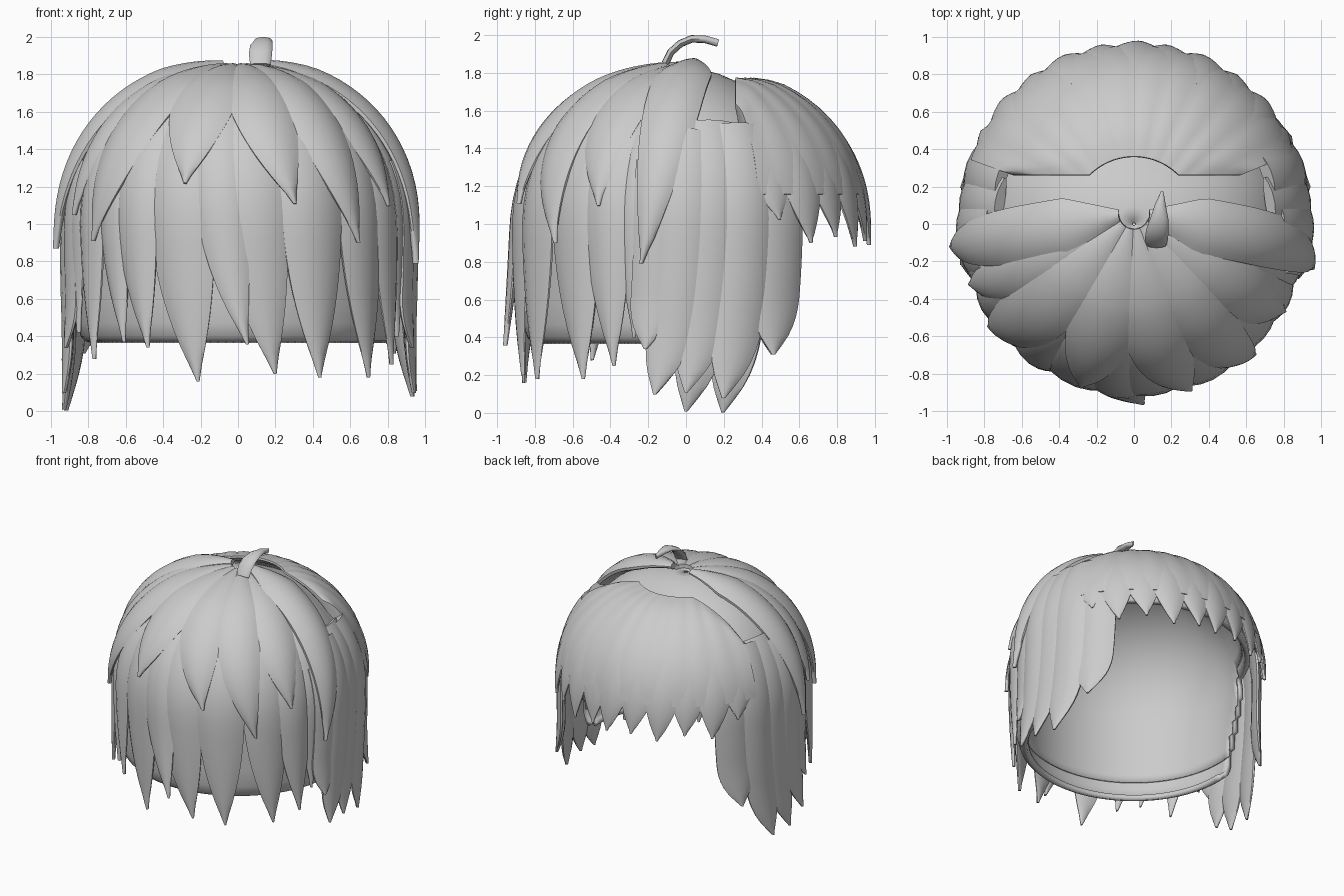
import bpy, bmesh, math
from mathutils import Vector

if "Cube" in bpy.data.objects:
    bpy.data.objects.remove(bpy.data.objects["Cube"])

R, H, ZC, E = 0.95, 0.92, 0.95, 2 / 2.2   # dome radius, height, equator, roundness

mat = bpy.data.materials.new("hair_grey")
mat.diffuse_color = (0.6, 0.6, 0.6, 1)
mat.use_nodes = True
mat.node_tree.nodes["Principled BSDF"].inputs["Base Color"].default_value = mat.diffuse_color


def finish(name, bm, angle=50):
    bmesh.ops.remove_doubles(bm, verts=bm.verts, dist=0.0005)
    bmesh.ops.recalc_face_normals(bm, faces=bm.faces)
    me = bpy.data.meshes.new(name)
    bm.to_mesh(me)
    bm.free()
    ob = bpy.data.objects.new(name, me)
    bpy.context.collection.objects.link(ob)
    me.materials.append(mat)
    bpy.ops.object.select_all(action='DESELECT')
    ob.select_set(True)
    bpy.context.view_layer.objects.active = ob
    bpy.ops.object.shade_smooth_by_angle(angle=math.radians(angle))
    return ob


def dome(th):
    """Radius and height on the head profile; beyond 90 degrees it drops straight."""
    if th <= 90:
        a = math.radians(th)
        return R * math.sin(a) ** E, ZC + H * max(math.cos(a), 0) ** E
    return R - 0.03 * ((th - 90) / 60) ** 2, ZC - (th - 90) / 60


def theta_r(r):
    return math.degrees(math.asin(min(1, r / R) ** (1 / E)))


def theta_z(z):
    if z < ZC:
        return 90 + (ZC - z) * 60
    return math.degrees(math.acos(min(1, (z - ZC) / H) ** (1 / E)))


def place(az, th, off, k=1.0, crown=0.06):
    """Point at azimuth az (0 = -y, 90 = +x), offset along the profile normal."""
    r, z = dome(th)
    r0, z0 = dome(max(th - 1, 0.01))
    r1, z1 = dome(th + 1)
    t = Vector((r1 - r0, z1 - z0)).normalized()
    shift = crown * (1 - r / R)
    r, z = r * k - t.y * off, (ZC + (z - ZC) * k if z > ZC else z) + t.x * off
    a = math.radians(az)
    return Vector((r * math.sin(a), shift - r * math.cos(a), z))


def skin(bm, rings):
    vs = [[bm.verts.new(p) for p in ring] for ring in rings]
    n = len(vs[0])
    for a, b in zip(vs, vs[1:]):
        for i in range(n):
            bm.faces.new((a[i], a[(i + 1) % n], b[(i + 1) % n], b[i]))
    bm.faces.new(vs[0])
    bm.faces.new(vs[-1])


def lock(bm, az, drift, th0, ztip, w, k, bulge=0.035, thick=0.03, taper=0.5, flare=0.0,
         full=0.6, crown=0.06, power=2.2):
    """A pointed lens-section strand hugging the dome from th0 down to ztip."""
    th1, n, rings = theta_z(ztip), 24, []
    for i in range(n + 1):
        t = i / n
        th = th0 + (th1 - th0) * t
        r = max(dome(th)[0], 0.03)
        u = max(0, (t - taper) / (1 - taper))
        hw = max(w * min(1, r / full) * (1 - u ** power), 0.008)
        s = 0.3 + 0.7 * hw / w
        base = flare * u * u
        a0 = az + drift * t ** 3
        qs = [-1, -0.75, -0.4, 0, 0.4, 0.75, 1]
        side = lambda q: a0 + math.degrees(q * hw / r)
        ring = [place(side(q), th, base + bulge * s * (1 - q * q), k, crown) for q in qs]
        ring += [place(side(q), th, base - thick * s * (1.2 - q * q * 0.8), k, crown) for q in qs[::-1]]
        rings.append(ring)
    skin(bm, rings)


def cap_shell(name, zs, insets, scale, thick):
    """Head-hugging shell with the face area left open."""
    bm = bmesh.new()
    ths = [theta_z(z) for z in zs] + [85 - 5 * i for i in range(17)] + [0.3]
    cols, grid = 120, []
    for j, th in enumerate(ths):
        row = []
        for c in range(cols):
            p = place(c * 360 / cols, th, 0, 0.95, 0)
            f = scale - (insets[j] if j < len(insets) else 0)
            p.x *= f
            p.y *= f
            dip = min(max(p.y / 0.3, 0), 1)
            if p.z > ZC:
                p.z = ZC + (p.z - ZC) * (1 - 0.06 * dip * dip) * (1 - 0.96 + scale)
            row.append(bm.verts.new(p))
        grid.append(row)
    for a, b in zip(grid, grid[1:]):
        for c in range(cols):
            d = (c + 1) % cols
            q = (a[c], a[d], b[d], b[c])
            mid = sum((v.co for v in q), Vector()) / 4
            if mid.z > 1.15 or mid.y < 0.06 + 0.3 * (mid.z - 0.37):
                bm.faces.new(q)
    bmesh.ops.delete(bm, geom=[v for v in bm.verts if not v.link_faces], context='VERTS')
    ob = finish(name, bm)
    sol = ob.modifiers.new("thickness", 'SOLIDIFY')
    sol.thickness = thick
    sol.offset = -1


# Scalp cap with a rounded lower rim, and its shorter inner lining
cap_shell("scalp_cap", [0.365, 0.375, 0.40, 0.47] + [0.6 + 0.12 * i for i in range(4)],
          [0.08, 0.045, 0.02], 0.96, 0.04)
cap_shell("cap_lining", [0.53, 0.6, 0.7, 0.8, 0.9], [], 0.915, 0.012)

# Long rear locks: azimuth, drift, tip height, half width, flare
bm = bmesh.new()
for i, (az, dr, z, w, fl) in enumerate([
        (-75, 3, 0.42, 0.13, 0.01), (-63, 6, 0.28, 0.14, 0.03), (-51, 8, 0.37, 0.13, 0.01),
        (-40, 8, 0.34, 0.15, 0.02), (-22, 8, 0.16, 0.2, 0.01), (-9, 12, 0.36, 0.15, 0.07),
        (3, 10, 0.2, 0.2, 0.01), (26, 3, 0.18, 0.19, 0.02), (47, 5, 0.18, 0.18, 0.01),
        (61, 4, 0.25, 0.15, 0.02), (74, -2, 0.4, 0.13, 0.01)]):
    lock(bm, az, dr, 5, z, w, 0.938 + 0.008 * (i % 2), flare=fl, taper=0.55)
finish("rear_locks", bm)

# Short upper layer falling from the crown
bm = bmesh.new()
for az, dr, z, w, k in [(-17, -1, 1.22, 0.19, 0.975), (10, 9, 1.11, 0.18, 0.975), (33, 10, 0.9, 0.17, 0.975),
                        (-46, -9, 0.91, 0.19, 0.975), (-66, -4, 1.05, 0.15, 0.965), (56, 4, 1.1, 0.17, 0.965)]:
    lock(bm, az, dr, 4, z, w, k, taper=0.45, full=0.5, thick=0.04, flare=0.02)
finish("upper_locks", bm)

# Broad swept locks along the parting
bm = bmesh.new()
lock(bm, 83, -7, 4, 0.79, 0.155, 0.992, 0.04, 0.05, 0.35, 0.04, 0.4)
lock(bm, -83, 0, 4, 0.87, 0.155, 0.988, 0.04, 0.05, 0.35, 0.045, 0.4)
finish("parting_locks", bm)

# Side locks in front of the ears
bm = bmesh.new()
for sx in (1, -1):
    for i, (az, z, w, top, dr) in enumerate([(80, 0.34, 0.12, 1.35, -3), (89, 0.10, 0.13, 1.5, -9),
                                             (99, 0.11, 0.14, 1.55, -9), (111, 0.08, 0.14, 1.53, -9),
                                             (123, 0.31, 0.15, 1.48, -4)]):
        drop = 0.1 if sx < 0 and i in (2, 3) else 0
        lock(bm, sx * az, sx * dr, theta_z(top), max(z - drop, 0.005), w,
             0.972 + 0.01 * (i % 2) + 0.006 * sx,
             taper=0.7, flare=0.04, thick=0.035, bulge=0.025, crown=0, power=2.6)
finish("side_locks", bm)


def settle(bm):
    """Lower and push the fringe forward from the round dome."""
    for v in bm.verts:
        v.co.y += 0.025
        if v.co.z > ZC:
            v.co.z = ZC + (v.co.z - ZC) * 0.95


# Fringe cover: smooth shell whose rear rim runs straight across the head
def fringe_start(az):
    return theta_r(max(0.24 / max(abs(math.cos(math.radians(az))), 0.1), 0.34))


bm = bmesh.new()
rings = []
for c in range(56):
    az = 112.5 + c * 2.5
    th0 = fringe_start(az)
    th1 = max(theta_z(1.17), th0 + 4)
    ring, under = [], []
    wave = 0.006 * abs(math.sin(math.radians((az - 118) * 180 / 12.4)))
    for i in range(13):
        t = i / 12
        th = th0 + (th1 - th0) * t
        rim = min(1, 0.2 + t * 6)
        out = (0.025 + wave) * rim * (1 - 0.6 * t ** 3)
        ring.append(place(az, th, out, 0.985, 0))
        under.append(place(az, th, -0.045 * rim, 0.985, 0))
    rings.append(ring + under[::-1])
skin(bm, rings)
settle(bm)
finish("fringe_cover", bm)

# Fringe points
bm = bmesh.new()
tips = [1.03, 0.90, 0.93, 0.88, 0.91, 0.89]
for i in range(11):
    az = 118 + i * 12.4
    th0 = min(max(fringe_start(az) + 6, 55), 62)
    lock(bm, az, 2 if i < 5 else -2, th0, tips[min(i, 10 - i)], 0.13, 0.982 + 0.005 * (i % 2),
         0.02, 0.035, 0.45, crown=0, flare=0.01, power=1.9)
settle(bm)
finish("fringe_points", bm)

# Curled stray tuft on the crown
bm = bmesh.new()
path = [(0.12, -0.11, 1.85, 0.055), (0.12, -0.08, 1.91, 0.062), (0.125, -0.03, 1.955, 0.06),
        (0.135, 0.03, 1.98, 0.048), (0.14, 0.1, 1.978, 0.03), (0.15, 0.17, 1.958, 0.008)]
rings = []
for i, (x, y, z, w) in enumerate(path):
    a, b = path[max(i - 1, 0)], path[min(i + 1, 5)]
    d = Vector((0, b[1] - a[1], b[2] - a[2])).normalized()
    up = Vector((0, -d.z, d.y))
    rings.append([Vector((x + w * math.cos(g), y, z)) + up * (0.02 * math.sin(g))
                  for g in [k * math.pi / 6 for k in range(12)]])
skin(bm, rings)
finish("crown_tuft", bm)
